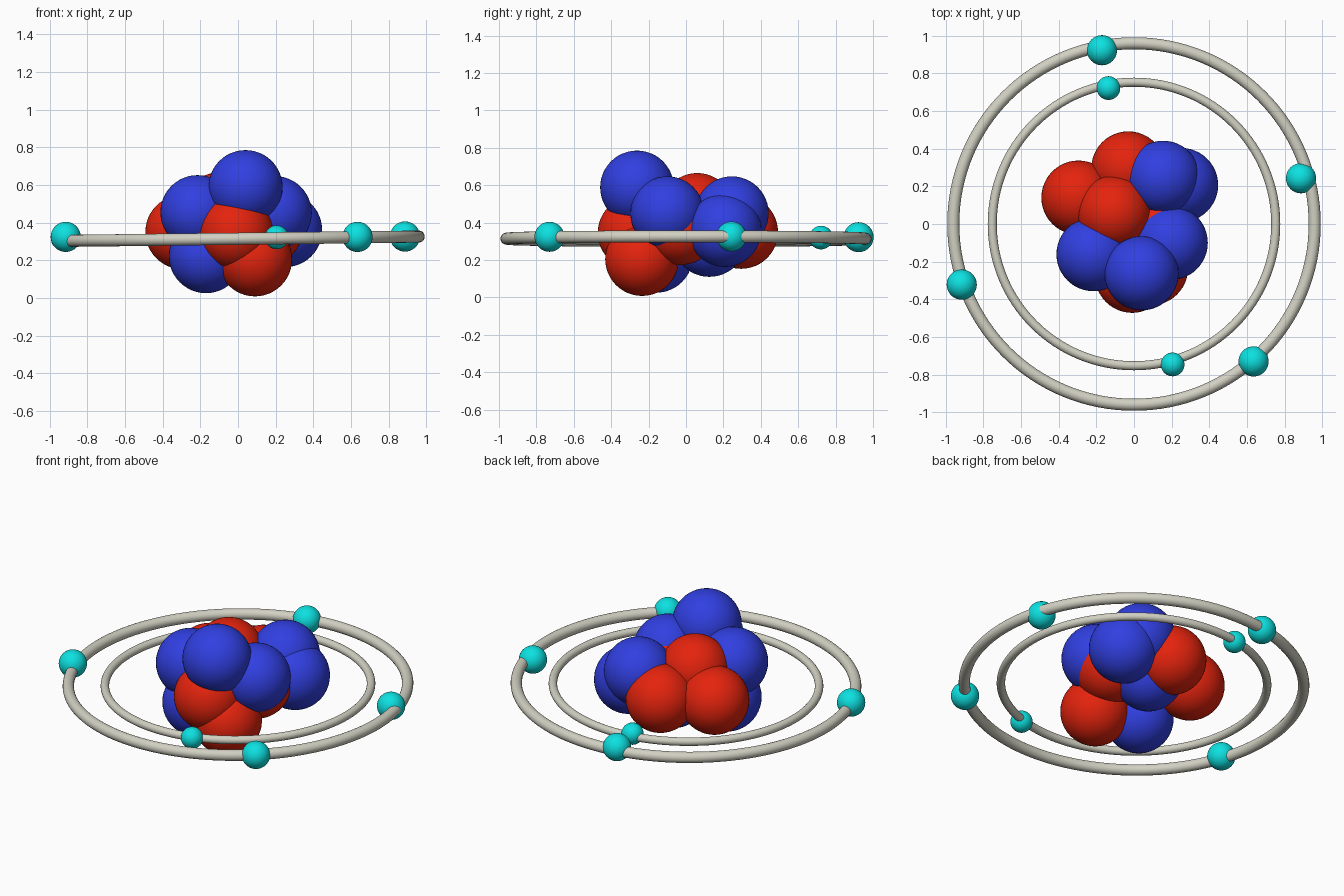
import bpy
import math

if "Cube" in bpy.data.objects:
    bpy.data.objects.remove(bpy.data.objects["Cube"], do_unlink=True)


def material(name, rgb):
    m = bpy.data.materials.new(name)
    m.use_nodes = True
    m.diffuse_color = (*rgb, 1)
    m.node_tree.nodes["Principled BSDF"].inputs["Base Color"].default_value = (*rgb, 1)
    return m


red = material("red", (0.78, 0.017, 0.004))
blue = material("blue", (0.03, 0.05, 0.75))
cyan = material("cyan", (0.004, 0.75, 0.75))
grey = material("warm_grey", (0.64, 0.63, 0.54))


def finish(name, mat):
    ob = bpy.context.object
    ob.name = name
    ob.data.materials.append(mat)
    bpy.ops.object.shade_smooth()
    return ob


def ball(name, mat, radius, centre):
    bpy.ops.mesh.primitive_uv_sphere_add(segments=48, ring_count=24, radius=radius, location=centre)
    return finish(name, mat)


def ring(name, major, minor):
    bpy.ops.mesh.primitive_torus_add(major_radius=major, minor_radius=minor,
                                     major_segments=128, minor_segments=20,
                                     location=(0, 0, 0.314),
                                     rotation=(0, -math.radians(0.7), 0))
    return finish(name, grey)


# Nucleus: overlapping protons and neutrons
protons = [(-0.03, 0.295, 0.35), (-0.295, 0.14, 0.35), (-0.105, 0.06, 0.468),
           (0.09, -0.235, 0.205), (-0.01, -0.275, 0.345), (0.15, -0.03, 0.37)]
neutrons = [(0.04, -0.262, 0.588), (-0.215, -0.16, 0.455), (0.195, -0.1, 0.45),
            (0.155, 0.245, 0.45), (0.25, 0.207, 0.36), (-0.17, -0.16, 0.222),
            (0, 0.125, 0.307)]
for i, p in enumerate(protons):
    ball(f"proton_{i + 1}", red, 0.197, p)
for i, p in enumerate(neutrons):
    ball(f"neutron_{i + 1}", blue, 0.197, p)

# Orbits
ring("outer_orbit", 0.96, 0.032)
ring("inner_orbit", 0.753, 0.024)

# Electrons on each orbit
outer = [(0.887, 0.243, 0.326), (-0.17, 0.923, 0.322),
         (-0.915, -0.322, 0.324), (0.635, -0.73, 0.324)]
inner = [(0.205, -0.746, 0.322), (-0.136, 0.722, 0.32)]
for i, p in enumerate(outer):
    ball(f"outer_electron_{i + 1}", cyan, 0.08, p)
for i, p in enumerate(inner):
    ball(f"inner_electron_{i + 1}", cyan, 0.063, p)
